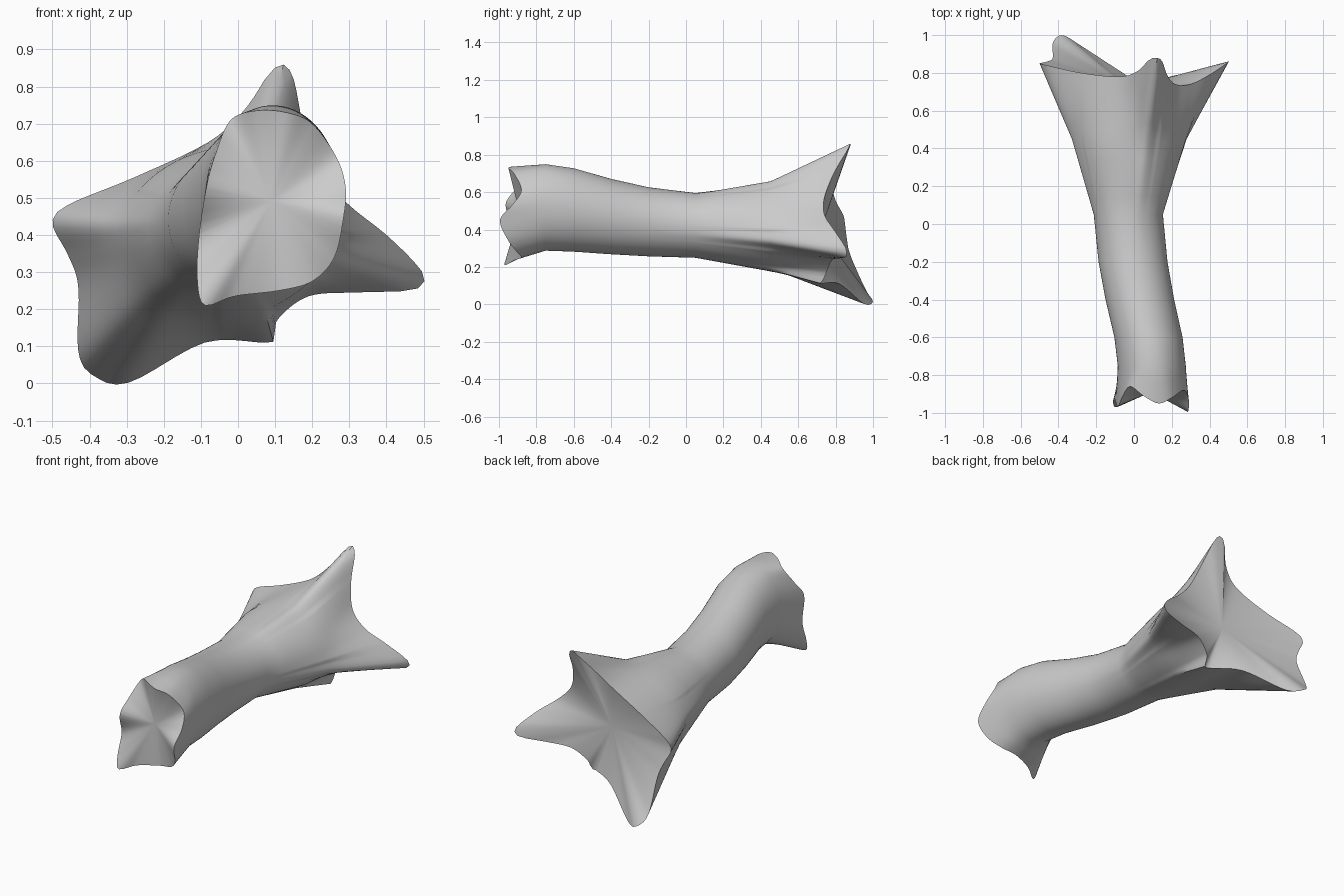
import bpy, bmesh
from math import sin, cos, pi
from mathutils import Vector

if "Cube" in bpy.data.objects:
    bpy.data.objects.remove(bpy.data.objects["Cube"])

N = 140  # points around each ring

# splintered end outlines, counterclockwise seen from the front (x, y, z)
BACK = [(.50, .86, .27), (.49, .85, .31), (.40, .79, .40), (.30, .74, .48), (.22, .74, .57),
        (.175, .79, .70), (.15, .86, .82), (.12, .88, .86), (.08, .87, .83), (.02, .81, .74),
        (-.08, .78, .65), (-.28, .80, .555), (-.46, .84, .48), (-.50, .85, .43),
        (-.46, .86, .35), (-.43, .88, .26), (-.43, .96, .08), (-.38, 1.0, .015), (-.29, .95, .003),
        (-.09, .82, .11), (.07, .72, .11), (.10, .73, .12), (.105, .75, .17), (.19, .78, .235),
        (.32, .81, .245), (.46, .85, .25)]
FRONT = [(.285, -.995, .45), (.29, -.93, .53), (.265, -.88, .61), (.20, -.92, .70), (.13, -.95, .73),
         (.05, -.91, .735), (-.02, -.86, .71), (-.06, -.91, .62), (-.085, -.965, .53),
         (-.105, -.92, .40), (-.11, -.95, .28), (-.09, -.97, .21), (-.01, -.92, .235),
         (.11, -.88, .25), (.20, -.90, .275), (.26, -.95, .34)]


def smooth_loop(pts, steps=5):
    """Closed Catmull-Rom curve through the points."""
    p = [Vector(q) for q in pts]
    out = []
    for i in range(len(p)):
        a, b, c, d = p[i - 1], p[i], p[(i + 1) % len(p)], p[(i + 2) % len(p)]
        for s in range(steps):
            t = s / steps
            out.append(b + .5 * t * (c - a + t * (2 * a - 5 * b + 4 * c - d
                                                  + t * (3 * (b - c) + d - a))))
    return out


def ring_by_angle(pts, cx, cz):
    """Resample an outline at N even angles about (cx, cz)."""
    loop = smooth_loop(pts)
    c = Vector((cx, 0, cz))
    ring = []
    for k in range(N):
        a = 2 * pi * k / N
        u = Vector((-sin(a), 0, cos(a)))
        r = Vector((cos(a), 0, sin(a)))
        best = None
        for i, q in enumerate(loop):
            p = loop[i - 1]
            d0, d1 = (p - c).dot(u), (q - c).dot(u)
            if d0 * d1 <= 0 and d0 != d1:
                h = p.lerp(q, d0 / (d0 - d1))
                dist = (h - c).dot(r)
                if dist > 0 and (best is None or dist > best[0]):
                    best = (dist, h)
        ring.append(best[1])
    return ring


def ellipse(cx, y, cz, rx, rz):
    return [Vector((cx + rx * cos(2 * pi * k / N), y, cz + rz * sin(2 * pi * k / N)))
            for k in range(N)]


def blend(r0, r1, t):
    return [a.lerp(b, t) for a, b in zip(r0, r1)]


front = ring_by_angle(FRONT, .09, .48)
back = ring_by_angle(BACK, -.02, .42)
neck = ellipse(.094, -.75, .518, .180, .231)
waist = ellipse(-.03, .05, .422, .183, .173)

# front end into the shaft
rings = [front, blend(front, neck, .5), neck]
for y, k in ((-.6, .86), (-.4, .49), (-.2, .2)):
    rings.append([Vector((w.x + k * (n.x - w.x), y, w.z + k * (n.z - w.z)))
                  for n, w in zip(neck, waist)])
rings.append(waist)

# rounded flare behind the waist, pulled a little towards the splinters
round_flare = ellipse(-.025, .45, .407, .297, .232)
flare = []
for w, b, o in zip(waist, back, round_flare):
    s = w.lerp(b, .45)
    f = o.lerp(s, .35)
    f.y = .45 if b.y > .8 else .43
    flare.append(f)
rings += [blend(waist, flare, t) for t in (.25, .5, .75)] + [flare]

# straight splinters out to the ragged back edge
rings += [blend(flare, back, t / 5) for t in range(1, 6)]

# skin the rings and close both ends with sunken fans
bm = bmesh.new()
vr = [[bm.verts.new(p) for p in r] for r in rings]
for r0, r1 in zip(vr, vr[1:]):
    for i in range(N):
        j = (i + 1) % N
        bm.faces.new((r0[i], r0[j], r1[j], r1[i]))
for edge, centre in ((vr[0], (.09, -.89, .49)), (vr[-1], (-.03, .72, .395))):
    c = bm.verts.new(centre)
    for i in range(N):
        bm.faces.new((edge[i], edge[(i + 1) % N], c))
bmesh.ops.recalc_face_normals(bm, faces=bm.faces)
mesh = bpy.data.meshes.new("splintered_log")
bm.to_mesh(mesh)
bm.free()
log = bpy.data.objects.new("splintered_log", mesh)
bpy.context.collection.objects.link(log)
bpy.context.view_layer.objects.active = log
log.select_set(True)
bpy.ops.object.shade_smooth_by_angle(angle=.8)
